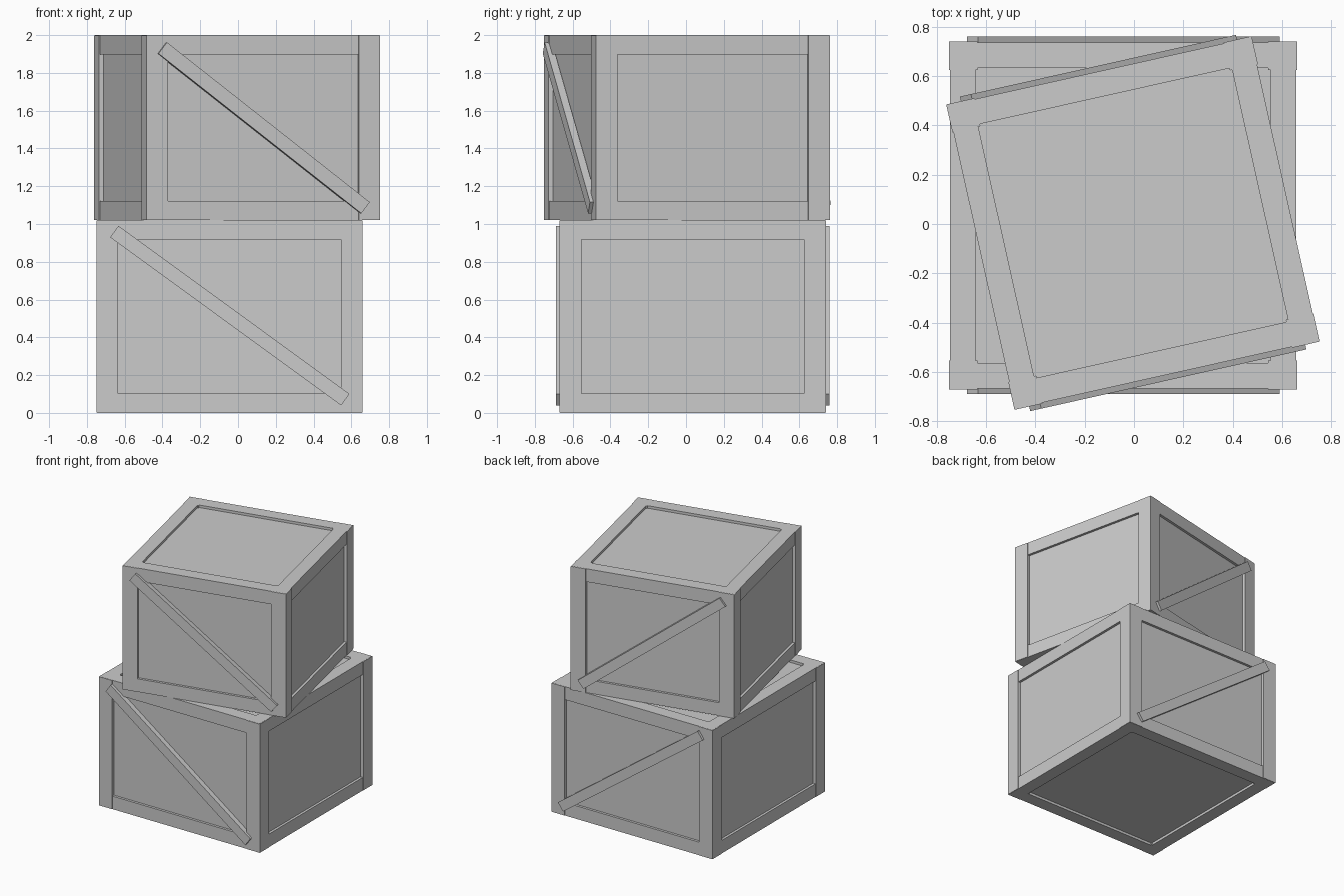
import bpy, math
from mathutils import Matrix, Vector

if "Cube" in bpy.data.objects:
    bpy.data.objects.remove(bpy.data.objects["Cube"])

POST, RAIL, RECESS, LIP = 0.116, 0.103, 0.02, 0.004


def box(name, size, loc, place, tilt=0.0):
    """Box of a given size, tilted about y, then placed with its crate."""
    bpy.ops.mesh.primitive_cube_add(size=1)
    ob = bpy.context.object
    ob.name = name
    local = Matrix.Translation(loc) @ Matrix.Rotation(tilt, 4, 'Y')
    ob.data.transform(place @ local @ Matrix.Diagonal((*size, 1)))
    return ob


def crate(name, centre, z0, width, height, angle, brace_a, brace_b, brace_w):
    place = Matrix.Translation((*centre, z0)) @ Matrix.Rotation(angle, 4, 'Z')
    h = width / 2
    r = h - LIP                                   # outer face of the rails
    # recessed panels on all six sides
    pw = 2 * (h - RECESS - LIP)
    box(name + "_panels", (pw, pw, height - 2 * RECESS), (0, 0, height / 2), place)
    # corner posts
    for sx in (-1, 1):
        for sy in (-1, 1):
            p = h - POST / 2
            box(name + "_corner_post", (POST, POST, height - 0.002),
                (sx * p, sy * p, height / 2), place)
    # top and bottom rails
    for z in (RAIL / 2, height - RAIL / 2):
        for s in (-1, 1):
            c = s * (r - RAIL / 2)
            box(name + "_rail_x", (2 * r, RAIL, RAIL), (0, c, z), place)
            box(name + "_rail_y", (RAIL, 2 * (r - RAIL), RAIL), (c, 0, z), place)
    # diagonal braces, front and back
    a, b = Vector(brace_a), Vector(brace_b)
    d, m = b - a, (a + b) / 2
    for s in (-1, 1):
        box(name + "_brace", (d.length, 0.04, brace_w),
            (m.x, s * (h - 0.001), m.y), place, math.atan2(-d.y, d.x))


crate("lower_crate", (-0.045, 0.035), 0.0, 1.41, 1.02, 0.0,
      (-0.61, 0.96), (0.613, 0.07), 0.075)
crate("upper_crate", (-0.004, 0.004), 1.02, 1.268, 0.98, math.radians(-0 + 12.6),
      (-0.55, 0.912), (0.55, 0.066), 0.075)
